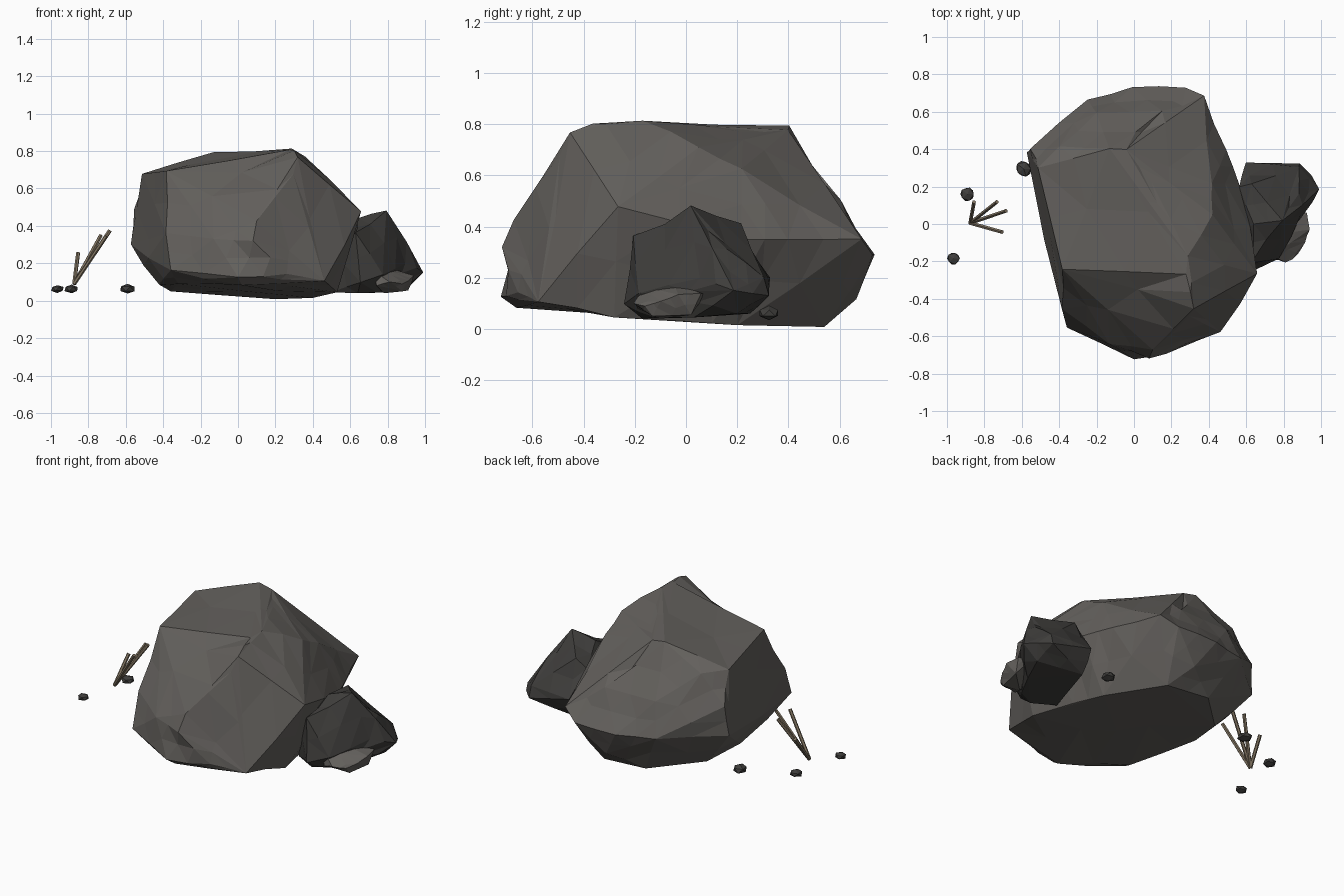
import bpy, bmesh, random
from mathutils import Vector, Matrix

if "Cube" in bpy.data.objects:
    bpy.data.objects.remove(bpy.data.objects["Cube"])

random.seed(4)


def material(name, rgb):
    m = bpy.data.materials.new(name)
    m.diffuse_color = (*rgb, 1)
    m.use_nodes = True
    m.node_tree.nodes["Principled BSDF"].inputs["Base Color"].default_value = m.diffuse_color
    return m


STONE = material("stone", (0.125, 0.117, 0.108))
DARK = material("dark_stone", (0.05, 0.048, 0.045))
WOOD = material("dry_wood", (0.22, 0.175, 0.12))


def finish(bm, name, mat):
    bmesh.ops.recalc_face_normals(bm, faces=bm.faces)
    me = bpy.data.meshes.new(name)
    bm.to_mesh(me)
    bm.free()
    me.materials.append(mat)
    ob = bpy.data.objects.new(name, me)
    bpy.context.collection.objects.link(ob)
    return ob


def rock(name, corners, mat, rough=0.0, dents=()):
    """Hull of the corners, chipped by a jittered subdivision, then dented."""
    bm = bmesh.new()
    for c in corners:
        bm.verts.new(c)
    hull = bmesh.ops.convex_hull(bm, input=bm.verts)
    junk = set(hull["geom_interior"] + hull["geom_unused"])
    bmesh.ops.delete(bm, geom=[g for g in junk if isinstance(g, bmesh.types.BMVert)],
                     context='VERTS')
    edges = [e for e in bm.edges if e.calc_length() > rough * 12]
    old = set(bm.verts)
    bmesh.ops.subdivide_edges(bm, edges=edges, cuts=1)
    bmesh.ops.triangulate(bm, faces=bm.faces)
    bm.normal_update()
    fresh = [v for v in bm.verts if v not in old]
    for v in fresh:
        if v.co.z > 0.06:
            v.co += v.normal * random.uniform(-rough, rough * 0.8)
    # pull the nearest new vertex onto each dent point
    for d in map(Vector, dents):
        near = min(fresh, key=lambda v: (v.co - d).length)
        if (near.co - d).length < 0.14:
            near.co = d
    return finish(bm, name, mat)


# Main boulder: peaks, top rim, flanks, girth, underside
rock("boulder", [
    (.29, -.17, .82), (.28, -.27, .817), (.32, -.455, .77), (.3, -.5, .68),
    (.1, .22, .78), (-.04, .40, .78), (-.13, .40, .787), (-.38, -.24, .69),
    (-.51, .3, .675), (-.40, .42, .67), (.42, .05, .71), (.42, .22, .63),
    (.666, -.267, .48), (.57, .22, .35), (.5, .4, .35), (.37, .68, .35),
    (.15, .6, .5), (-.2, .59, .5), (-.55, .4, .49), (-.58, .385, .3),
    (-.25, .67, .3), (-.01, .73, .29), (.275, .725, .29), (.1, .66, .12),
    (-.38, -.45, .36), (-.366, -.56, .16), (-.48, 0, .35), (-.13, -.64, .33),
    (.08, -.72, .32), (.1, -.68, .43), (.0, -.725, .125), (.265, -.665, .14),
    (.457, -.572, .11), (.5, -.44, .3), (.6, 0, .38), (.53, -.28, .045),
    (-.32, -.42, .085), (.02, -.66, .09), (-.42, .05, .085), (-.36, .3, .05),
    (-.1, .55, .03), (.2, .54, .008), (.4, .2, .015), (.46, 0, .03)],
    STONE, 0.012, [(.02, -.35, .685), (.04, .49, .61), (.06, -.695, .23)])

# Dark companion rock leaning on the right side
rock("side_rock", [
    (.79, .02, .475), (.64, .0, .44), (.63, .21, .405), (.56, .2, .36),
    (.63, -.2, .36), (.88, .16, .31), (.88, .3, .2), (.6, .325, .2),
    (.885, .325, .13), (1.0, .187, .15), (.9, .05, .2), (.77, -.18, .14),
    (.655, -.235, .1), (.52, -.1, .21), (.5, -.1, .045), (.64, -.17, .04),
    (.83, .03, .045), (.9, .2, .06), (.6, .25, .06), (.75, -.12, .045)],
    DARK, 0.012)

# Pale slab at the foot of the side rock
rock("foot_slab", [
    (.73, -.17, .16), (.79, -.05, .175), (.85, .08, .13), (.925, .06, .14),
    (.94, -.03, .135), (.92, -.1, .11), (.88, -.165, .09), (.81, -.205, .1),
    (.74, -.19, .08), (.88, -.13, .05), (.91, .02, .055), (.78, -.1, .04)],
    STONE, 0.006)

# Pebbles: jittered icospheres, flattened
for i, (x, y, r) in enumerate([(-.59, .295, .046), (-.89, .16, .041),
                               (-.965, -.185, .035), (.465, .325, .045),
                               (.79, -.1, .035)]):
    bm = bmesh.new()
    bmesh.ops.create_icosphere(bm, subdivisions=1, radius=r)
    for v in bm.verts:
        v.co *= random.uniform(.88, 1.1)
        v.co = Vector((x + v.co.x, y + v.co.y, .063 + v.co.z * .6))
    finish(bm, f"pebble_{i + 1}", DARK)

# Twigs fanning out from one foot point
foot = Vector((-.876, .005, .09))
for i, tip in enumerate([(-.855, .118, .255), (-.733, .118, .35),
                         (-.685, .07, .375), (-.705, -.043, .345)]):
    d = Vector(tip) - foot
    bm = bmesh.new()
    bmesh.ops.create_cone(bm, cap_ends=True, segments=6, radius1=.011,
                          radius2=.011, depth=d.length)
    rot = d.to_track_quat('Z', 'Y').to_matrix().to_4x4()
    bm.transform(Matrix.Translation(foot + d / 2) @ rot)
    finish(bm, f"twig_{i + 1}", WOOD)
